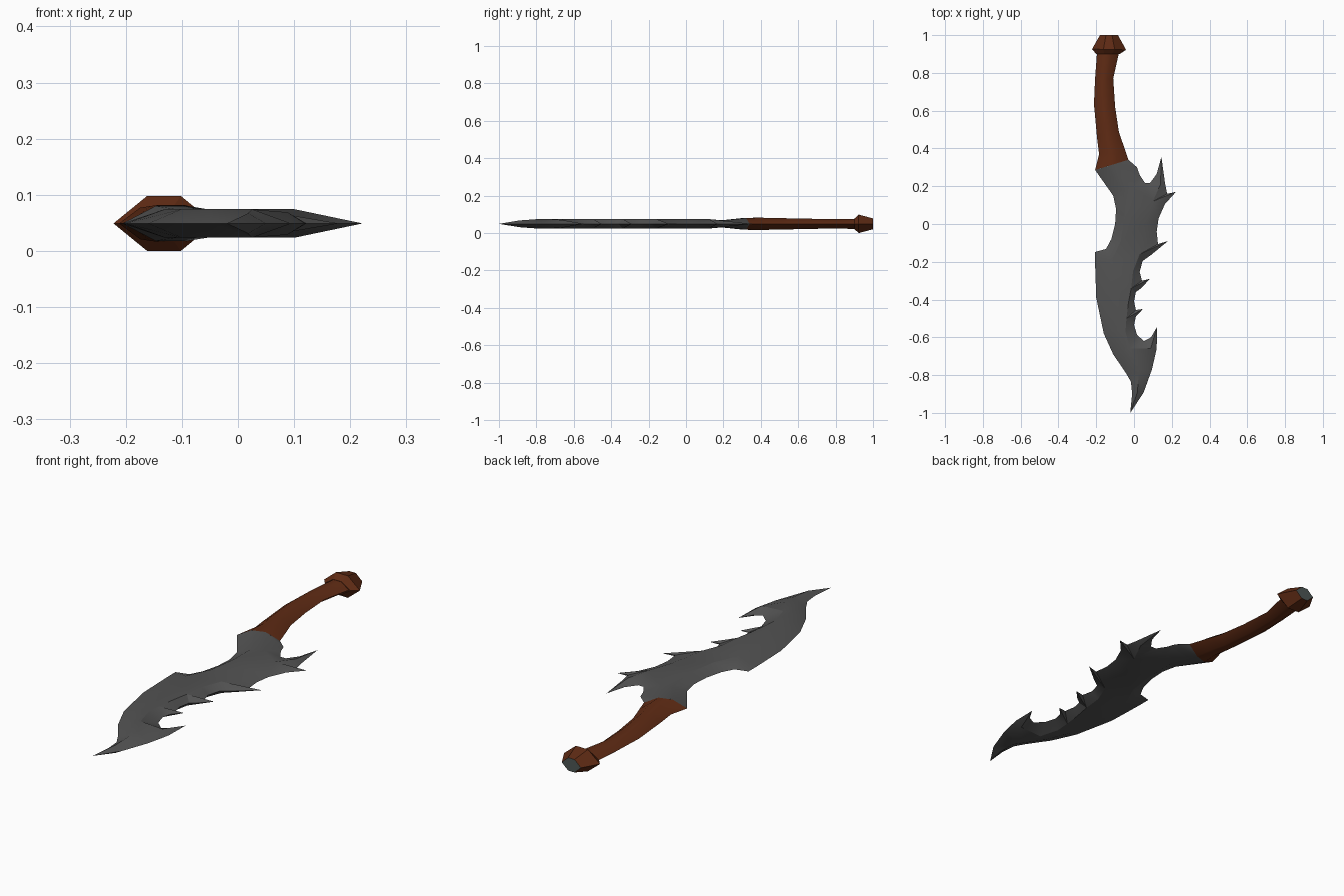
import bpy, bmesh, math
from mathutils import Vector
from mathutils.geometry import delaunay_2d_cdt

if "Cube" in bpy.data.objects:
    bpy.data.objects.remove(bpy.data.objects["Cube"])

ZC = 0.049  # mid-plane of the dagger lying flat


def material(name, rgb):
    m = bpy.data.materials.new(name)
    m.diffuse_color = (*rgb, 1)
    m.use_nodes = True
    m.node_tree.nodes["Principled BSDF"].inputs["Base Color"].default_value = m.diffuse_color
    return m


steel = material("dark_steel", (0.085, 0.085, 0.085))
leather = material("red_brown_grip", (0.115, 0.024, 0.007))
cap_grey = material("cap_grey", (0.075, 0.095, 0.09))


def finish(bm, name, mats, angle):
    bmesh.ops.recalc_face_normals(bm, faces=bm.faces[:])
    me = bpy.data.meshes.new(name)
    bm.to_mesh(me)
    bm.free()
    for m in mats:
        me.materials.append(m)
    ob = bpy.data.objects.new(name, me)
    bpy.context.collection.objects.link(ob)
    bpy.context.view_layer.objects.active = ob
    ob.select_set(True)
    bpy.ops.object.shade_smooth_by_angle(angle=math.radians(angle))
    ob.select_set(False)
    return ob


# Blade outline: cutting side from the grip down to the tip
left_edge = [(-.206, .286), (-.11, .15), (-.095, .08), (-.10, 0), (-.12, -.08),
             (-.148, -.132), (-.206, -.148), (-.206, -.21), (-.20, -.39),
             (-.16, -.58), (-.11, -.69), (-.042, -.79), (-.016, -.836),
             (-.01, -.90), (-.02, -1.0)]
# Toothed side from the tip back up to the grip
right_edge = [(.05, -.894), (.095, -.77), (.12, -.66), (.122, -.545), (.09, -.60),
              (.053, -.62), (.016, -.587), (0, -.534), (.01, -.49), (.047, -.45),
              (.01, -.455), (0, -.41), (.01, -.36), (.037, -.34), (.085, -.29),
              (.042, -.30), (.03, -.254), (.045, -.196), (.09, -.164), (.18, -.09),
              (.127, -.106), (.12, -.04), (.13, .03), (.164, .106), (.222, .17),
              (.175, .16), (.165, .21), (.145, .355), (.12, .265), (.085, .217),
              (.058, .217), (.03, .26), (.016, .30), (-.03, .34)]
joint = [(-.089, .322), (-.147, .304)]

# Raised ridges bounding the flat of the blade
right_ridge = [(-.089, .322), (-.01, .20), (.10, .12), (.06, 0), (.03, -.16),
               (-.005, -.25), (-.015, -.34), (-.03, -.42), (-.04, -.50),
               (-.045, -.57), (-.02, -.66), (.02, -.74), (.025, -.79)]
left_ridge = [(-.147, .304), (-.06, .18), (-.05, .05), (-.07, -.09), (-.12, -.20),
              (-.13, -.38), (-.10, -.56), (-.055, -.67), (.025, -.79)]
# Creases running from the ridges out to tooth tips and corners
creases = [[(.10, .12), (.14, .21), (.145, .355)], [(.10, .12), (.222, .17)],
           [(.03, -.16), (.18, -.09)], [(-.015, -.34), (.085, -.29)],
           [(-.04, -.50), (.047, -.45)],
           [(.02, -.74), (.088, -.66), (.122, -.545)],
           [(.025, -.79), (.018, -.89), (-.02, -1.0)], [(-.12, -.20), (-.206, -.148)]]


def half_thickness(p):
    if p in joint:
        return .031
    if p in left_edge or p in right_edge:
        return 0
    return {(.14, .21): .015, (.088, -.66): .02, (.018, -.89): .018,
            (-.01, .20): .018, (-.06, .18): .018}.get(p, .0255)


outline = left_edge + right_edge + joint
pts = list(outline)
edges = []
for line in [right_ridge, left_ridge] + creases:
    for p in line:
        if p not in pts:
            pts.append(p)
    edges += [(pts.index(a), pts.index(b)) for a, b in zip(line, line[1:])]
verts, _, tris, origin, _, _ = delaunay_2d_cdt(
    [Vector(p) for p in pts], edges, [list(range(len(outline)))], 1, 1e-5)

bm = bmesh.new()
top, bottom = [], []
for v, src in zip(verts, origin):
    h = half_thickness(pts[src[0]]) if src else 0
    top.append(bm.verts.new((v.x, v.y, ZC + h)))
    bottom.append(bm.verts.new((v.x, v.y, ZC - h)) if h else top[-1])
for t in tris:
    for side in (top, bottom):
        f = [side[i] for i in t]
        if not bm.faces.get(f):
            bm.faces.new(f)
finish(bm, "blade", [steel], 25)


# Six-sided lofts: each ring is (left x, left y, right x, right y, half height)
def loft(name, rings, mats, angle):
    bm = bmesh.new()
    loops = []
    for xl, yl, xr, yr, h in rings:
        loops.append([bm.verts.new((xl + (xr - xl) * t, yl + (yr - yl) * t, ZC + s * h))
                      for t, s in ((0, 0), (1/3, 1), (2/3, 1), (1, 0), (2/3, -1), (1/3, -1))])
    for a, b in zip(loops, loops[1:]):
        for i in range(6):
            j = (i + 1) % 6
            bm.faces.new((a[i], a[j], b[j], b[i]))
    bm.faces.new(loops[0])
    end = bm.faces.new(loops[-1])
    end.material_index = len(mats) - 1
    finish(bm, name, mats, angle)


loft("grip", [(-.206, .286, -.03, .34, .031), (-.185, .37, -.05, .40, .033),
              (-.195, .45, -.08, .487, .031), (-.212, .635, -.10, .62, .028),
              (-.206, .77, -.11, .77, .025), (-.196, .905, -.08, .905, .027)],
     [leather], 40)
loft("pommel", [(-.20, .90, -.075, .90, .028), (-.222, .926, -.042, .922, .049),
                (-.18, 1.0, -.085, 1.0, .029)], [leather, cap_grey], 20)
